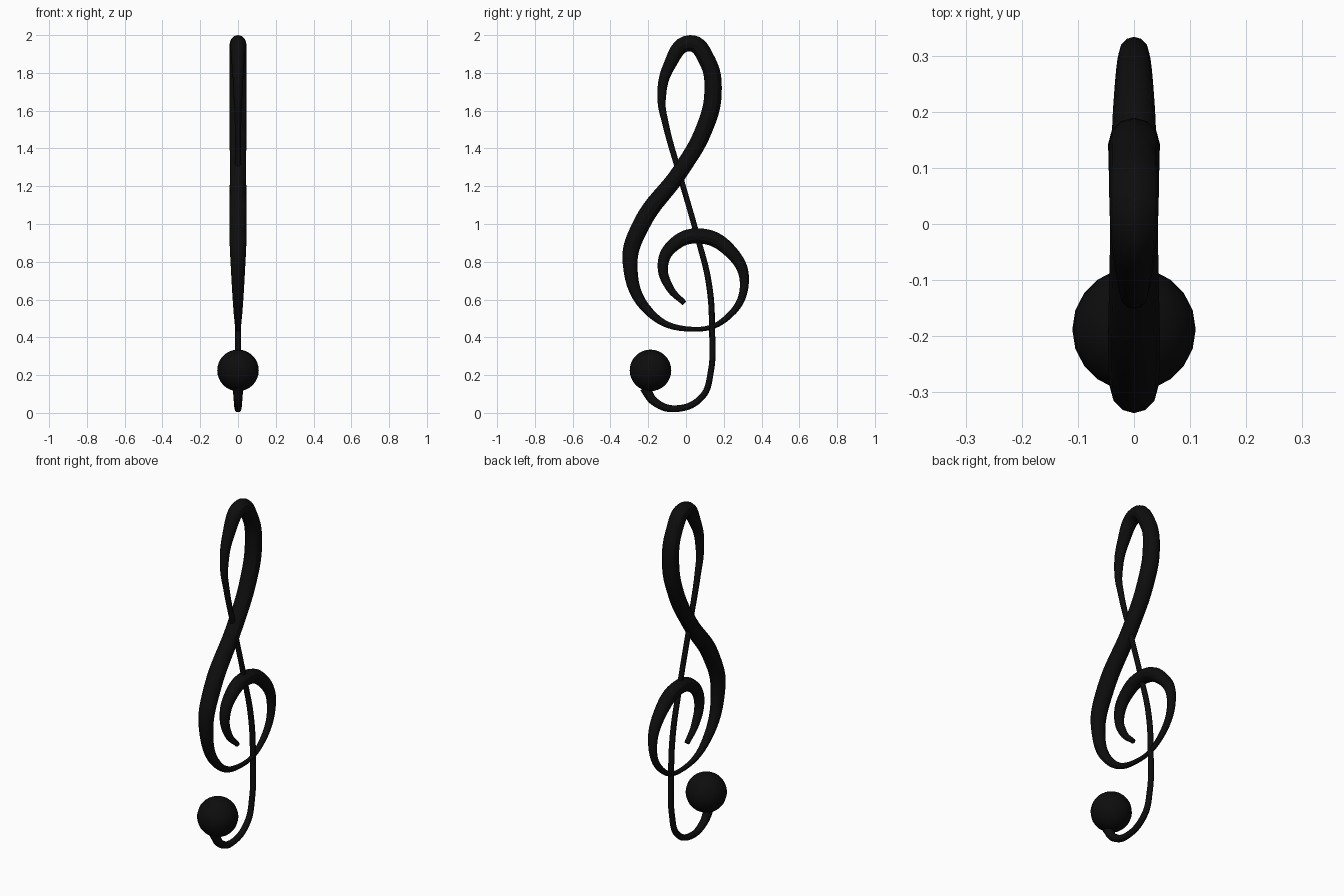
import bpy

if "Cube" in bpy.data.objects:
    bpy.data.objects.remove(bpy.data.objects["Cube"])

black = bpy.data.materials.new("black")
black.diffuse_color = (0.004, 0.004, 0.004, 1)
black.use_nodes = True
black.node_tree.nodes["Principled BSDF"].inputs["Base Color"].default_value = black.diffuse_color

# Stroke centreline in the YZ plane: (y, z, radius), spiral end to tail
stroke = [
    (-0.008, 0.58, 0.014), (-0.085, 0.66, 0.021), (-0.122, 0.786, 0.028),
    (-0.067, 0.888, 0.035), (0.066, 0.937, 0.040), (0.225, 0.865, 0.036),
    (0.309, 0.69, 0.024), (0.21, 0.498, 0.016), (0.03, 0.443, 0.013),
    (-0.19, 0.53, 0.023), (-0.296, 0.79, 0.039), (-0.235, 1.00, 0.046),
    (-0.03, 1.28, 0.043), (0.095, 1.50, 0.045), (0.143, 1.695, 0.046),
    (0.112, 1.865, 0.044), (0.02, 1.957, 0.043), (-0.09, 1.835, 0.032),
    (-0.129, 1.66, 0.022), (-0.108, 1.53, 0.017), (-0.03, 1.25, 0.015),
    (0.057, 0.945, 0.015), (0.122, 0.68, 0.016), (0.138, 0.44, 0.016),
    (0.130, 0.21, 0.016), (0.085, 0.085, 0.017), (-0.055, 0.022, 0.018),
    (-0.165, 0.058, 0.022), (-0.22, 0.135, 0.027),
]

# Tapered round stroke
curve = bpy.data.curves.new("clef_stroke", 'CURVE')
curve.dimensions = '3D'
curve.resolution_u = 8
curve.bevel_depth = 1.0
curve.bevel_resolution = 4
curve.use_fill_caps = True
spline = curve.splines.new('BEZIER')
spline.radius_interpolation = 'CARDINAL'
spline.bezier_points.add(len(stroke) - 1)
for p, (y, z, r) in zip(spline.bezier_points, stroke):
    p.co = (0, y, z)
    p.radius = r
    p.handle_left_type = p.handle_right_type = 'AUTO'
clef = bpy.data.objects.new("clef_stroke", curve)
bpy.context.collection.objects.link(clef)
bpy.context.view_layer.objects.active = clef
clef.select_set(True)
bpy.ops.object.convert(target='MESH')
clef = bpy.context.object
clef.data.materials.clear()
clef.data.materials.append(black)
bpy.ops.object.shade_smooth_by_angle()

# Ball at the end of the tail
bpy.ops.mesh.primitive_uv_sphere_add(segments=20, ring_count=16, radius=0.11,
                                     location=(0, -0.188, 0.225))
ball = bpy.context.object
ball.name = "tail_ball"
ball.data.materials.append(black)
bpy.ops.object.shade_smooth_by_angle()
